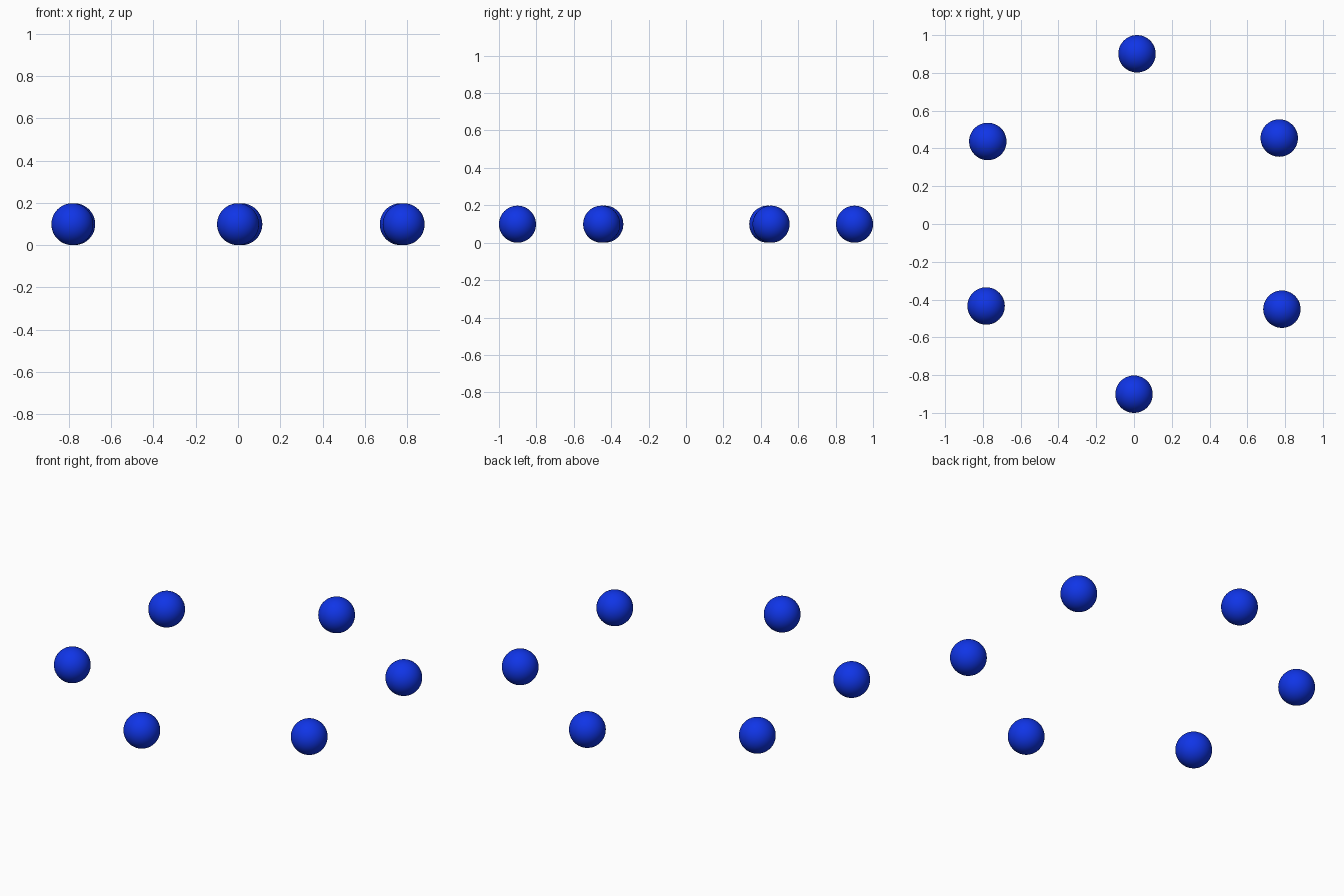
import bpy

default_cube = bpy.data.objects.get("Cube")
if default_cube:
    bpy.data.objects.remove(default_cube, do_unlink=True)

RADIUS = 0.099

# Single glossy-looking blue
blue = bpy.data.materials.new("royal_blue")
blue.use_nodes = True
color = (0.005, 0.035, 0.8, 1.0)
blue.diffuse_color = color
blue.node_tree.nodes["Principled BSDF"].inputs["Base Color"].default_value = color


def add_ball(name, x, y):
    """Smooth ball resting on the ground."""
    bpy.ops.mesh.primitive_uv_sphere_add(
        segments=48, ring_count=24, radius=RADIUS, location=(x, y, RADIUS))
    ball = bpy.context.object
    ball.name = name
    ball.data.materials.append(blue)
    bpy.ops.object.shade_smooth()


# Slightly uneven ring of six balls
balls = {
    "front_ball": (0.0, -0.901),
    "front_left_ball": (0.783, -0.451),
    "back_left_ball": (0.769, 0.455),
    "back_ball": (0.016, 0.901),
    "back_right_ball": (-0.774, 0.437),
    "front_right_ball": (-0.783, -0.434),
}
for name, (x, y) in balls.items():
    add_ball(name, x, y)
